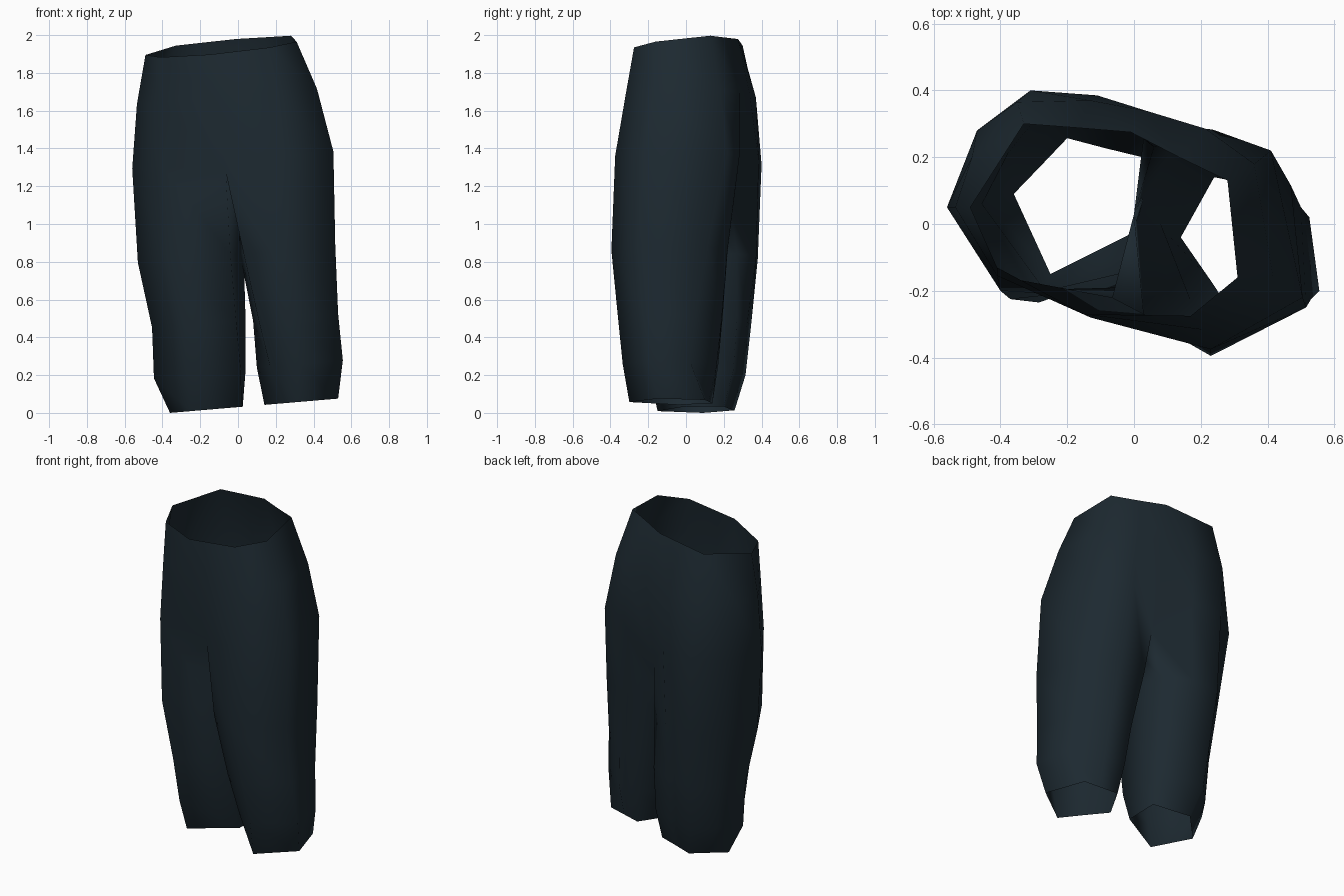
import bpy, bmesh

# cloth colour
cloth = bpy.data.materials.new("dark slate cloth")
cloth.diffuse_color = (0.012, 0.022, 0.030, 1)

bm = bmesh.new()


def ring(height, points, tilt=0.085, lean=0.0):
    """One loop of the garment, tilted up toward +x."""
    return [bm.verts.new((x, y, height + tilt * x + lean * y)) for x, y in points]


def bridge(upper, lower):
    n = len(upper)
    for i in range(n):
        j = (i + 1) % n
        bm.faces.new((upper[i], upper[j], lower[j], lower[i]))


# hips: back middle, five round the left, front middle, four round the right
waist = ring(1.957, [(-.01, .275), (-.17, .288), (-.33, .30), (-.41, .175), (-.49, .05),
                     (-.41, -.13), (-.15, -.27), (.17, -.275), (.31, -.16),
                     (.28, .13), (.135, .20)], .12, .12)
hip = ring(1.69, [(.04, .338), (-.13, .37), (-.35, .365), (-.485, .20), (-.535, .05),
                  (-.41, -.155), (-.13, -.28), (.21, -.317), (.418, -.168),
                  (.36, .18), (.215, .285)])
seat = ring(1.35, [(.06, .23), (-.11, .385), (-.31, .40), (-.47, .28), (-.56, .05),
                   (-.40, -.20), (-.065, -.22), (.23, -.375), (.505, -.22),
                   (.41, .22), (.235, .283)])
seat[0].co.z, seat[6].co.z = 1.15, 1.285
bridge(waist, hip)
bridge(hip, seat)

# crotch point shared by both legs
crotch = bm.verts.new((0, .03, 1.12))
left_top = seat[0:7] + [crotch]
right_top = seat[6:11] + [seat[0], crotch]

# left leg: from back inner round the outside to front inner, then inner
left_leg = [
    (.85, [(.03, .27), (-.12, .372), (-.30, .38), (-.43, .22), (-.53, .05),
           (-.37, -.225), (-.04, -.19), (.03, .08)]),
    (.50, [(.035, .27), (-.11, .325), (-.27, .345), (-.375, .215), (-.455, .06),
           (-.285, -.235), (-.01, -.14), (.04, .09)]),
    (.23, [(.035, .25), (-.10, .29), (-.25, .315), (-.36, .20), (-.445, .07),
           (-.27, -.195), (.015, -.08), (.04, .10)]),
    (.04, [(.025, .20), (-.09, .228), (-.20, .257), (-.28, .173), (-.36, .09),
           (-.25, -.15), (.02, -.015), (.023, .10)]),
]
# right leg: from front inner round the outside to back inner, then inner
right_leg = [
    (.85, [(.03, -.28), (.23, -.395), (.515, -.25), (.47, .115), (.28, .22), (.11, .22), (.01, .03)]),
    (.49, [(.11, -.26), (.28, -.36), (.53, -.225), (.50, .05), (.33, .19), (.18, .193), (.08, .0)]),
    (.24, [(.17, -.23), (.32, -.335), (.555, -.20), (.525, .02), (.35, .163), (.21, .17), (.10, -.03)]),
    (.04, [(.23, -.17), (.316, -.30), (.53, -.15), (.45, .10), (.345, .12), (.24, .14), (.14, -.04)]),
]
for top, leg in ((left_top, left_leg), (right_top, right_leg)):
    for height, points in leg:
        low = ring(height, points)
        bridge(top, low)
        top = low

bmesh.ops.recalc_face_normals(bm, faces=bm.faces)
for f in bm.faces:
    f.smooth = True

# rest the lower cuff on the ground
base = min(v.co.z for v in bm.verts)
for v in bm.verts:
    v.co.z -= base

mesh = bpy.data.meshes.new("trousers")
bm.to_mesh(mesh)
bm.free()
mesh.materials.append(cloth)
trousers = bpy.data.objects.new("trousers", mesh)
bpy.context.collection.objects.link(trousers)
